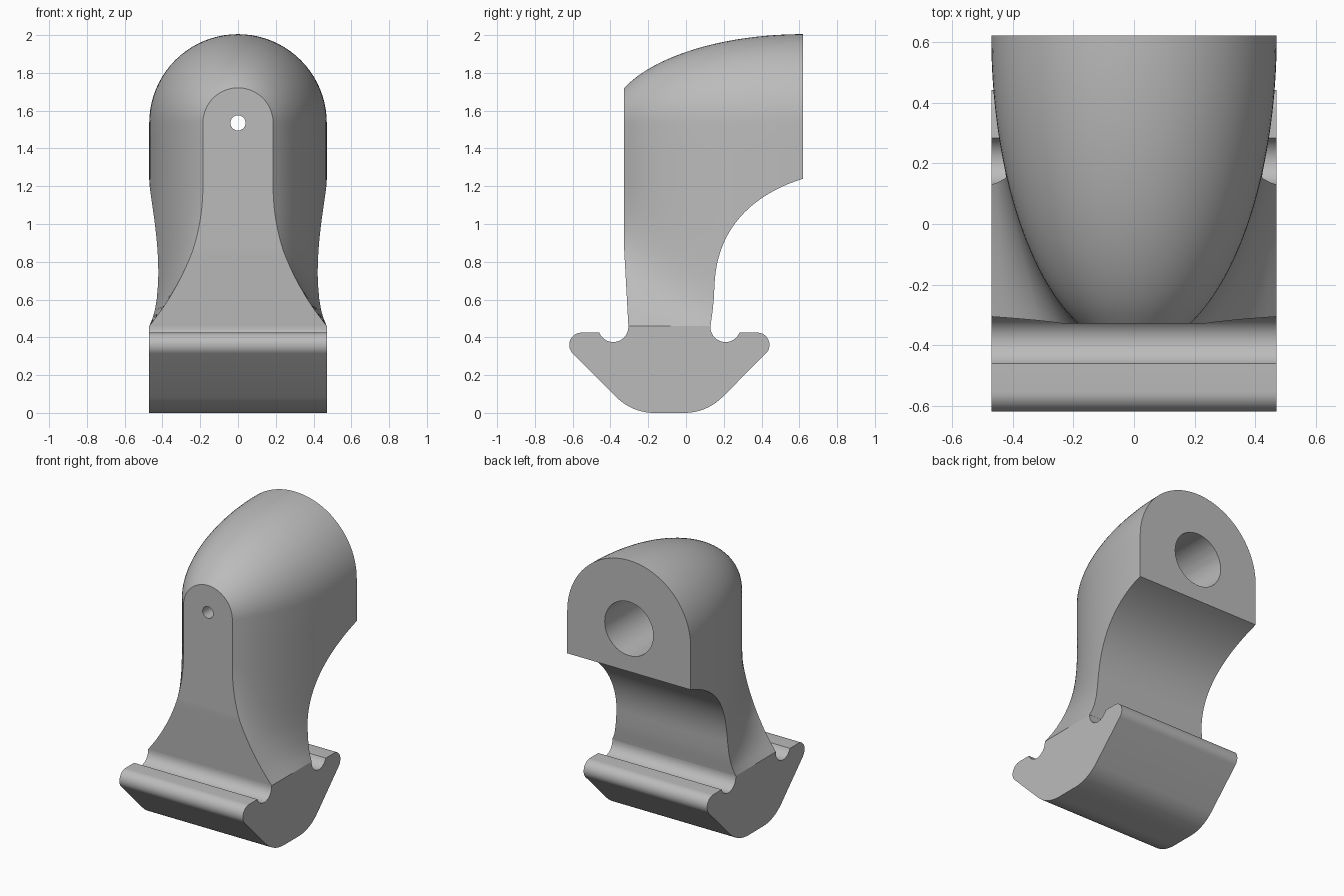
import bpy, bmesh
from math import sin, cos, sqrt, pi, radians
from mathutils import Vector
from mathutils.geometry import interpolate_bezier

cube = bpy.data.objects.get("Cube")
if cube:
    bpy.data.objects.remove(cube, do_unlink=True)

grey = bpy.data.materials.new("plain_grey")
grey.use_nodes = True
colour = (0.5, 0.5, 0.5, 1)
grey.diffuse_color = colour
grey.node_tree.nodes["Principled BSDF"].inputs["Base Color"].default_value = colour

HALF = 0.47         # half width of the base and the back of the head
BACK = 0.62         # y of the flat back face
AXIS = 1.535        # height of the bore and of the dome centre
SEAT = 0.46         # height where neck meets base


def make_object(name, bm):
    bmesh.ops.remove_doubles(bm, verts=bm.verts, dist=1e-5)
    bmesh.ops.recalc_face_normals(bm, faces=bm.faces)
    mesh = bpy.data.meshes.new(name)
    bm.to_mesh(mesh)
    bm.free()
    mesh.materials.append(grey)
    obj = bpy.data.objects.new(name, mesh)
    bpy.context.collection.objects.link(obj)
    return obj


def activate(obj):
    bpy.ops.object.select_all(action='DESELECT')
    obj.select_set(True)
    bpy.context.view_layer.objects.active = obj


def arc(cy, cz, r, start, end, n):
    angles = [radians(start + (end - start) * i / n) for i in range(n + 1)]
    return [(cy + r * cos(a), cz + r * sin(a)) for a in angles]


# Base: half profile mirrored about its centre line, extruded across x
MID = -0.088
half = arc(0.08, 0.283, 0.283, -90, -45, 10)          # rounded keel
half += arc(0.465, 0.36, 0.065, -45, 90, 14)          # lip
half += arc(0.297, 0.455, 0.08, -22, -176, 18)        # groove
half.append((0.217, SEAT))
profile = half + [(-u, z) for u, z in reversed(half)]
bm = bmesh.new()
face = bm.faces.new([bm.verts.new((-HALF, MID + u, z)) for u, z in profile])
ext = bmesh.ops.extrude_face_region(bm, geom=[face])
bmesh.ops.translate(bm, vec=(2 * HALF, 0, 0),
                    verts=[v for v in ext["geom"] if isinstance(v, bmesh.types.BMVert)])
base = make_object("grooved_base", bm)

# Body: elliptical plan, flared toward the base, domed on top
FLARE_R, FLARE_TOP = 1.1, 1.2
COLS, DOME = 32, 20


def plan_width(y):
    return HALF * sqrt(1 - ((BACK - y) / 1.031) ** 2)


def flare(z):
    d = max(0, FLARE_TOP - z)
    return min(1, (FLARE_R - sqrt(FLARE_R ** 2 - d * d)) / 0.285)


def front_y(z):
    return -0.327 + 0.022 * max(0, min(1, (0.86 - z) / 0.4))


# Side outline of the back of the neck
levels = [(0.13, SEAT), (0.135, 0.5), (0.141, 0.54), (0.147, 0.6)]
hook = interpolate_bezier(Vector((0.151, 0.68)), Vector((0.165, 1.0)),
                          Vector((0.38, 1.165)), Vector((BACK, 1.24)), 30)
levels += [(p[0], p[1]) for p in hook] + [(BACK, 1.38)]

rows = []
for back, z in levels:
    row = []
    for j in range(COLS + 1):
        s = j / COLS
        y = front_y(z) + (back - front_y(z)) * s
        w = plan_width(y)
        row.append((w + (HALF - w) * flare(z) ** (1 + 2 * s), y, z))
    rows.append(row)
for i in range(DOME + 1):
    a = pi / 2 * i / DOME
    ys = [front_y(AXIS) + (BACK - front_y(AXIS)) * j / COLS for j in range(COLS + 1)]
    rows.append([(plan_width(y) * cos(a), y, AXIS + plan_width(y) * sin(a)) for y in ys])

bm = bmesh.new()
loops = [[bm.verts.new(p) for p in row] +
         [bm.verts.new((-x, y, z)) for x, y, z in reversed(row)] for row in rows]
for low, high in zip(loops, loops[1:]):
    for k in range(len(low)):
        n = (k + 1) % len(low)
        bm.faces.new((low[k], low[n], high[n], high[k]))
bm.faces.new(loops[0])
body = make_object("neck_and_head", bm)


# Bore from the back and small through hole to the front
def drill(target, radius, y0, y1):
    bpy.ops.mesh.primitive_cylinder_add(vertices=48, radius=radius, depth=y1 - y0,
                                        location=(0, (y0 + y1) / 2, AXIS),
                                        rotation=(pi / 2, 0, 0))
    cutter = bpy.context.object
    cutter.name = "bore_cutter"
    cutter.hide_render = True
    activate(target)
    mod = target.modifiers.new("bore", 'BOOLEAN')
    mod.operation = 'DIFFERENCE'
    mod.solver = 'EXACT'
    mod.object = cutter
    bpy.ops.object.modifier_apply(modifier=mod.name)
    bpy.data.objects.remove(cutter, do_unlink=True)


drill(body, 0.185, -0.12, 0.8)
drill(body, 0.04, -0.5, 0.1)

for obj in (base, body):
    activate(obj)
    bpy.ops.object.shade_smooth_by_angle(angle=radians(28))
